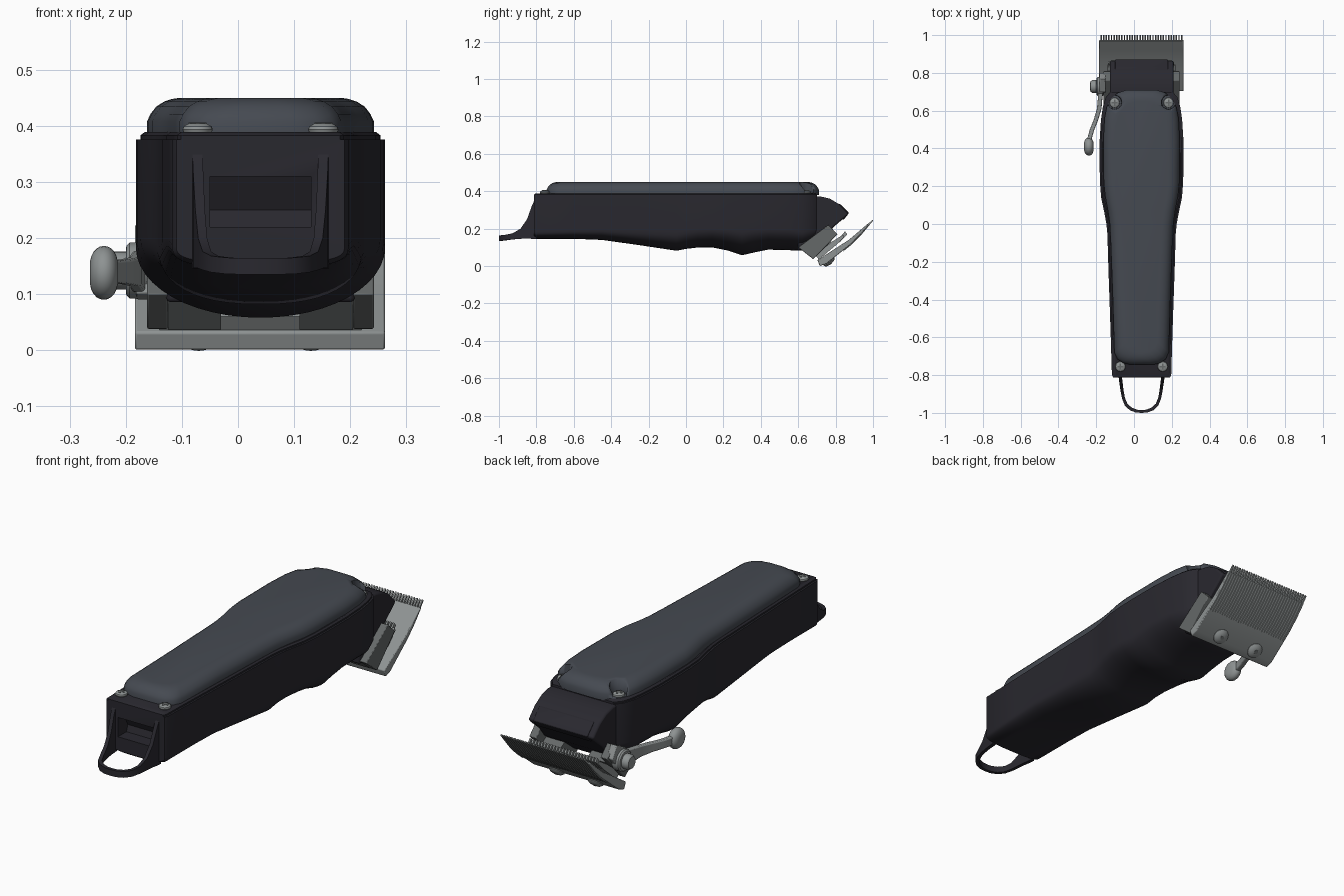
import bpy, bmesh, math
from mathutils import Vector, Matrix

if "Cube" in bpy.data.objects:
    bpy.data.objects.remove(bpy.data.objects["Cube"])

CX = 0.04  # centre line of the body


def material(name, rgb):
    m = bpy.data.materials.new(name)
    m.diffuse_color = (*rgb, 1)
    m.use_nodes = True
    m.node_tree.nodes["Principled BSDF"].inputs["Base Color"].default_value = m.diffuse_color
    return m


SLATE = material("slate cover", (0.06, 0.068, 0.083))
BLACK = material("black plastic", (0.022, 0.021, 0.028))
STEEL = material("steel", (0.27, 0.29, 0.29))
DARK_STEEL = material("dark steel", (0.13, 0.14, 0.14))


def loft(name, strips, mat, bevel=0, angle=35):
    """Each strip is a list of closed rings, skinned and capped."""
    bm = bmesh.new()
    for rings in strips:
        rows = [[bm.verts.new(p) for p in r] for r in rings]
        n = len(rows[0])
        for a, b in zip(rows, rows[1:]):
            for i in range(n):
                j = (i + 1) % n
                bm.faces.new((a[i], a[j], b[j], b[i]))
        bm.faces.new(rows[0])
        bm.faces.new(rows[-1])
    bmesh.ops.recalc_face_normals(bm, faces=bm.faces)
    me = bpy.data.meshes.new(name)
    bm.to_mesh(me)
    bm.free()
    me.materials.append(mat)
    ob = bpy.data.objects.new(name, me)
    bpy.context.collection.objects.link(ob)
    bpy.ops.object.select_all(action='DESELECT')
    ob.select_set(True)
    bpy.context.view_layer.objects.active = ob
    bpy.ops.object.shade_smooth_by_angle(angle=math.radians(angle))
    if bevel:
        m = ob.modifiers.new("bevel", 'BEVEL')
        m.width, m.segments = bevel, 2
    return ob


def prism(name, profile, spans, mat, bevel=0):
    """Side profile (y, z) extruded over each x span."""
    return loft(name, [[[(x, y, z) for y, z in profile] for x in s] for s in spans], mat, bevel)


def slab(name, outline, layers, mat):
    """Half-width outline (y, w) stacked in layers of (inset, z)."""
    y0, y1 = outline[0][0], outline[-1][0]
    mid, half = (y0 + y1) / 2, (y1 - y0) / 2
    rings = []
    for d, z in layers:
        pts = [(mid + (y - mid) * (half - d) / half, w - d) for y, w in outline]
        rings.append([(CX + w, y, z) for y, w in pts] + [(CX - w, y, z) for y, w in reversed(pts)])
    return loft(name, [rings], mat)


def lathe(name, profile, loc, axis, mat, n=24):
    """Profile (radius, height) turned about an axis."""
    q = Matrix.Translation(loc) @ Vector(axis).to_track_quat('Z', 'Y').to_matrix().to_4x4()
    rings = [[q @ Vector((r * math.cos(t * math.tau / n), r * math.sin(t * math.tau / n), h))
              for t in range(n)] for r, h in profile]
    return loft(name, [rings], mat)


def cut(ob, cutter):
    cutter.hide_render = True
    cutter.hide_set(True)
    m = ob.modifiers.new("cut", 'BOOLEAN')
    m.object, m.solver = cutter, 'EXACT'


# Main housing: y, half width, bottom z, depth of the rounded belly, roundness
stations = [(-.812, .15, .155, .03, 3), (-.80, .157, .146, .04, 3), (-.6, .163, .146, .05, 3),
            (-.45, .168, .14, .06, 2.8), (-.25, .175, .112, .08, 2.6), (-.05, .181, .082, .10, 2.4),
            (0, .186, .092, .10, 2.3), (.06, .197, .099, .10, 2.2), (.14, .214, .10, .10, 2.1),
            (.22, .220, .084, .11, 2), (.30, .222, .058, .125, 2), (.36, .222, .072, .12, 2),
            (.44, .222, .088, .11, 2), (.55, .215, .085, .11, 2), (.62, .205, .082, .10, 2),
            (.67, .19, .10, .09, 2), (.70, .165, .13, .06, 2)]
body_rings = []
for y, w, b, belly, e in stations:
    ring = [(CX + w, y, .376)]
    for k in range(25):
        c, s = math.cos(math.pi * k / 24), math.sin(math.pi * k / 24)
        ring.append((CX + w * math.copysign(abs(c) ** (2 / e), c), y, b + belly * (1 - s ** (2 / e))))
    body_rings.append(ring + [(CX - w, y, .376)])
housing = loft("housing", [body_rings], BLACK)
cut(housing, prism("rear_socket_cutter", [(-.85, .22), (-.85, .31), (-.77, .31), (-.74, .25), (-.75, .22)],
                   [(-.05, .13)], BLACK))

# Flange between housing and cover
flange = [(y, w - .008) for y, w, *_ in stations]
slab("flange", flange, [(0, .37), (0, .383), (.008, .389)], BLACK)

# Top cover with pockets for the front screws
cover_outline = [(-.745, .06), (-.735, .10), (-.715, .128), (-.68, .144), (-.4, .152), (-.1, .163), (0, .168),
                 (.07, .178), (.15, .193), (.22, .2), (.45, .202), (.56, .196), (.62, .184), (.665, .16),
                 (.695, .125), (.71, .08)]
cover = slab("top_cover", cover_outline, [(0, .38), (0, .408), (.006, .421), (.016, .434), (.03, .443),
                                          (.045, .448), (.06, .45)], SLATE)
for s in (-1, 1):
    cut(cover, lathe("screw_pocket_cutter", [(.036, 0), (.04, .1)], (CX + s * .143, .645, .391), (0, 0, 1), SLATE))

# Cover screws with crossed slots
SCREW = [(.022, -.01), (.027, .004), (.025, .010), (.016, .015), (.006, .016)]
for s in (-1, 1):
    for x, y in ((CX + s * .143, .642), (CX + s * .112, -.755)):
        lathe("cover_screw", SCREW, (x, y, .389), (0, 0, 1), STEEL)
        for a, b in ((.016, .004), (.004, .016)):
            prism("screw_slot", [(y - b, .398), (y + b, .398), (y + b, .4058), (y - b, .4058)],
                  [(x - a, x + a)], DARK_STEEL)

# Nose above the blade
prism("nose", [(.60, .374), (.72, .372), (.77, .36), (.82, .33), (.868, .28), (.855, .265), (.79, .21),
               (.755, .165), (.66, .09), (.60, .085)], [(-.128, .208)], BLACK, .008)
prism("nose_panel", [(.80, .335), (.826, .33), (.872, .284), (.845, .25), (.80, .24)], [(-.10, .18)], BLACK, .004)

# Hanging loop: (centre x offset, y, low z, high z, inner x offset, inner y)
half_loop = [(.122, -.80, .146, .375, .104, -.80), (.120, -.825, .146, .32, .102, -.825),
             (.116, -.85, .147, .25, .099, -.85), (.111, -.885, .146, .20, .095, -.883),
             (.103, -.925, .143, .176, .088, -.92), (.088, -.962, .139, .168, .075, -.952),
             (.062, -.986, .136, .165, .052, -.972), (.03, -.998, .135, .164, .025, -.983),
             (0, -1.0, .135, .164, 0, -.985)]
loop = [(1, p) for p in half_loop] + [(-1, p) for p in reversed(half_loop[:-1])]
loft("hanging_loop", [[[(CX + s * a, y, lo), (CX + s * a, y, hi), (CX + s * c, d, hi), (CX + s * c, d, lo)]
                       for s, (a, y, lo, hi, c, d) in loop]], BLACK)

# Fixed blade with ribbed teeth
prism("fixed_blade", [(.703, .032), (.715, 0), (.75, .012), (.88, .116), (.93, .165), (.976, .218),
                      (.971, .226), (.92, .182), (.87, .14), (.80, .095)], [(-.184, .262)], STEEL, .004)
N = 32
pitch = .44 / N
prism("fixed_blade_teeth", [(.84, .078), (.88, .110), (.93, .158), (1.0, .242), (.998, .249), (.93, .185), (.86, .115)],
      [(-.181 + pitch * i + .003, -.181 + pitch * i + .0105) for i in range(N)], STEEL)

# Moving cutter
prism("cutter_blade", [(.69, .06), (.71, .035), (.80, .11), (.845, .155), (.84, .168), (.78, .13)],
      [(-.14, .22)], STEEL)
prism("cutter_teeth", [(.82, .125), (.862, .17), (.85, .186), (.82, .15)],
      [(-.138 + .0155 * i, -.130 + .0155 * i) for i in range(23)], STEEL)

# Blade bracket
prism("blade_bracket", [(.60, .10), (.68, .037), (.81, .17), (.76, .22)],
      [(-.162, -.125), (.205, .242)], DARK_STEEL, .003)
prism("bracket_foot", [(.62, .10), (.68, .037), (.77, .13), (.72, .16)],
      [(-.125, -.03), (.11, .205)], DARK_STEEL)

# Screws under the blade
for x in (-.07, .13):
    lathe("blade_screw", [(.036, -.02), (.036, .008), (.024, .018), (.008, .02)], (x, .762, .028),
          (0, .63, -.78), STEEL)
    lathe("screw_recess", [(.010, .018), (.010, .022)], (x, .762, .028), (0, .63, -.78), DARK_STEEL, 6)

# Adjusting lever: pivot, curved arm and knob
lathe("lever_pivot", [(.05, 0), (.05, .03), (.044, .036), (.034, .037), (.034, .058), (.027, .068), (.008, .07)],
      (-.163, .728, .142), (-1, 0, 0), STEEL)
arm = [(-.175, .74, .04), (-.178, .68, .035), (-.184, .61, .026), (-.202, .55, .022), (-.222, .50, .02),
       (-.236, .45, .02), (-.24, .41, .02)]
loft("lever_arm", [[[(x - .012, y, .14 - h), (x + .012, y, .14 - h), (x + .012, y, .14 + h), (x - .012, y, .14 + h)]
                    for x, y, h in arm]], STEEL, .005)
lathe("lever_knob", [(.048 * math.sin(t * math.pi / 12) ** .7, -.026 * math.cos(t * math.pi / 12)) for t in range(1, 12)],
      (-.239, .41, .138), (-1, 0, 0), STEEL)
prism("lever_mount", [(.68, .10), (.74, .09), (.80, .17), (.77, .225), (.70, .19)], [(-.182, -.15)], STEEL, .004)
